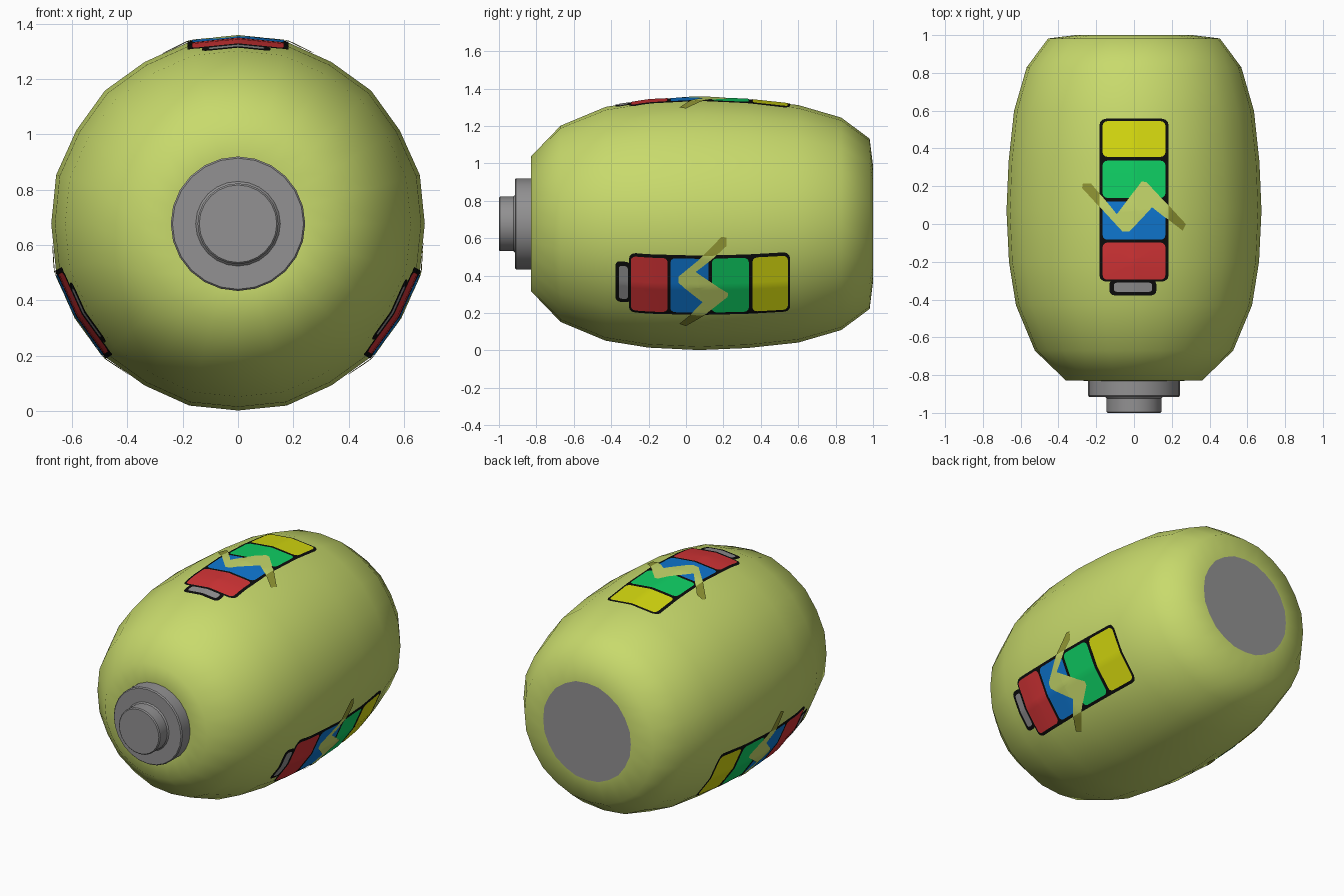
import bpy, bmesh, math
from mathutils import Matrix, Vector
from mathutils.bvhtree import BVHTree

if "Cube" in bpy.data.objects:
    bpy.data.objects.remove(bpy.data.objects["Cube"])

CZ = 0.677          # height of the barrel axis
SIDES = 24


def material(name, r, g, b):
    lin = [((c / 255 + 0.055) / 1.055) ** 2.4 if c > 10 else c / 255 / 12.92 for c in (r, g, b)]
    m = bpy.data.materials.new(name)
    m.diffuse_color = (*lin, 1)
    m.use_nodes = True
    m.node_tree.nodes["Principled BSDF"].inputs["Base Color"].default_value = m.diffuse_color
    return m


LIME = material("lime", 200, 218, 108)
OLIVE = material("olive", 145, 150, 52)
GREY = material("grey", 146, 145, 146)
BLACK = material("black", 12, 12, 12)
RED = material("red", 212, 52, 54)
BLUE = material("blue", 15, 120, 210)
GREEN = material("green", 15, 208, 100)
YELLOW = material("yellow", 216, 220, 15)


def finish(name, bm, mats, angle):
    me = bpy.data.meshes.new(name)
    bm.to_mesh(me)
    for m in mats:
        me.materials.append(m)
    if angle:
        me.set_sharp_from_angle(angle=math.radians(angle))
    ob = bpy.data.objects.new(name, me)
    bpy.context.scene.collection.objects.link(ob)
    return ob


def lathe(profile, wobble=1.0):
    """Turn (y, radius) points around the barrel axis; returns bmesh and the two end caps."""
    bm = bmesh.new()
    rings = []
    for y, r in profile:
        ring = []
        for k in range(SIDES):
            a = 2 * math.pi * k / SIDES
            rr = r * (wobble if k % 2 else 1)
            ring.append(bm.verts.new((rr * math.sin(a), y, rr * math.cos(a))))
        rings.append(ring)
    for a, b in zip(rings, rings[1:]):
        for k in range(SIDES):
            n = (k + 1) % SIDES
            bm.faces.new((a[k], a[n], b[n], b[k]))
    front, back = bm.faces.new(rings[0]), bm.faces.new(rings[-1])
    bmesh.ops.recalc_face_normals(bm, faces=bm.faces)
    for f in bm.faces:
        f.smooth = True
    return bm, front, back


# Barrel body with a grey disc at the back
body, front, back = lathe([(-0.83, 0.25), (-0.829, 0.36), (-0.67, 0.525), (-0.43, 0.625),
                           (-0.2, 0.662), (0.07, 0.675), (0.33, 0.664), (0.6, 0.635),
                           (0.83, 0.568), (0.982, 0.455), (1.0, 0.31)], 1.008)
back.material_index = 1
back.smooth = front.smooth = False
tree = BVHTree.FromBMesh(body)
finish("barrel_body", body, [LIME, GREY], 0).location.z = CZ

# Stepped front terminal
term, _, _ = lathe([(-0.825, 0.243), (-0.908, 0.243), (-0.915, 0.237), (-0.915, 0.153),
                    (-0.923, 0.146), (-0.994, 0.146), (-1.0, 0.14)])
finish("front_terminal", term, [GREY], 30).location.z = CZ


def rounded(x0, x1, y0, y1, r):
    pts = []
    for cx, cy, a0 in ((x1 - r, y1 - r, 0), (x0 + r, y1 - r, 90),
                       (x0 + r, y0 + r, 180), (x1 - r, y0 + r, 270)):
        for i in range(4):
            a = math.radians(a0 + 30 * i)
            pts.append((cx + r * math.cos(a), cy + r * math.sin(a)))
    return pts


def decal(name, outline, mats, lift, turn):
    """Thin plate cut from an outline, draped on the barrel, then turned round the axis."""
    bm = bmesh.new()
    f = bm.faces.new([bm.verts.new((x, y, 0)) for x, y in outline])
    f.normal_update()
    if f.normal.z < 0:
        f.normal_flip()
    bmesh.ops.triangulate(bm, faces=bm.faces[:])
    cuts = [(Vector((i * 0.02, 0, 0)), Vector((1, 0, 0))) for i in range(-14, 15)]
    cuts += [(Vector((0, i * 0.05 + 0.02, 0)), Vector((0, 1, 0))) for i in range(-8, 12)]
    for co, no in cuts:
        bmesh.ops.bisect_plane(bm, geom=bm.verts[:] + bm.edges[:] + bm.faces[:],
                               plane_co=co, plane_no=no, dist=1e-5)
    for face in bm.faces:
        face.smooth = True
        if len(mats) > 1 and abs(face.calc_center_median().x) > 0.18:
            face.material_index = 1
    bmesh.ops.triangulate(bm, faces=bm.faces[:])
    for v in bm.verts:
        hit, n, _, _ = tree.ray_cast(Vector((v.co.x, v.co.y, 2)), Vector((0, 0, -1)))
        v.co = hit + n * lift
    bm.transform(Matrix.Translation((0, 0, CZ)) @ Matrix.Rotation(turn, 4, 'Y'))
    finish(name, bm, mats, 40)


# Battery picture, repeated three times around the barrel
BOLT = [(-0.268, 0.215), (-0.225, 0.215), (-0.09, 0.052), (0.04, 0.225), (0.065, 0.222),
        (0.272, 0.0), (0.255, -0.035), (0.095, 0.088), (-0.025, -0.04), (-0.06, -0.04),
        (-0.272, 0.19)]
for i in range(3):
    t = 2 * math.pi * i / 3
    n = f"_{i + 1}"
    decal("battery_outline" + n, rounded(-0.182, 0.182, -0.305, 0.557, 0.035), [BLACK], 0.003, t)
    decal("battery_tip_outline" + n, rounded(-0.13, 0.118, -0.377, -0.295, 0.025), [BLACK], 0.0028, t)
    decal("battery_tip" + n, rounded(-0.106, 0.096, -0.358, -0.31, 0.015), [GREY], 0.0048, t)
    for label, m, y0, y1 in (("red", RED, -0.294, -0.098), ("blue", BLUE, -0.083, 0.12),
                             ("green", GREEN, 0.138, 0.335), ("yellow", YELLOW, 0.355, 0.544)):
        decal(label + "_band" + n, rounded(-0.166, 0.166, y0, y1, 0.025), [m], 0.005, t)
    decal("zigzag_bolt" + n, BOLT, [LIME, OLIVE], 0.007, t)
